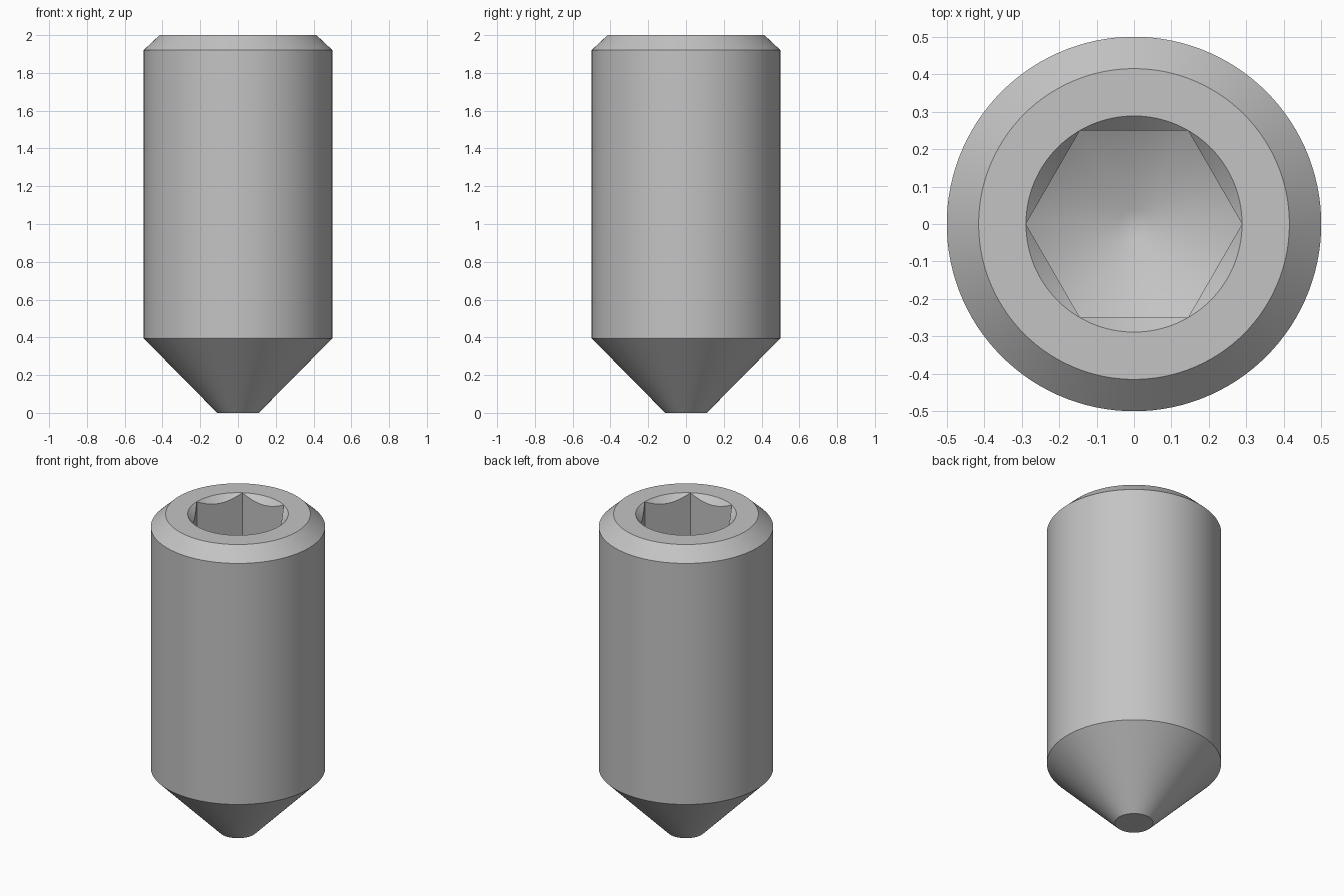
import bpy
import bmesh
from math import cos, sin, pi, radians, tan

cube = bpy.data.objects.get("Cube")
if cube:
    bpy.data.objects.remove(cube, do_unlink=True)

SEGMENTS = 120          # divisible by six, so the hexagon corners land on vertices
APOTHEM = 0.25
CORNER = APOTHEM / cos(pi / 6)
TOP = 2.0
FLOOR = 1.4             # socket depth at the middle of each flat
SLOPE = tan(radians(30))
PIT = 0.04


def hexagon(angle):
    """Radius of the socket hexagon, with corners on the x axis."""
    return APOTHEM / cos(angle % (pi / 3) - pi / 6)


def floor_height(r):
    return FLOOR - (APOTHEM - r) * SLOPE


def circle(r, z):
    return lambda a: (r, z)


# Rings from the point, up the outside, over the rim and down into the socket
rings = [
    circle(0.11, 0),
    circle(0.5, 0.395),
    circle(0.5, 1.92),
    circle(0.415, TOP),
    circle(CORNER, TOP),
    lambda a: (hexagon(a), TOP - CORNER + hexagon(a)),    # socket countersink
    lambda a: (hexagon(a), floor_height(hexagon(a))),     # socket walls
    circle(PIT, floor_height(PIT)),                       # drilled conical floor
]

bm = bmesh.new()
angles = [2 * pi * i / SEGMENTS for i in range(SEGMENTS)]
loops = []
for ring in rings:
    loop = []
    for a in angles:
        r, z = ring(a)
        loop.append(bm.verts.new((r * cos(a), r * sin(a), z)))
    loops.append(loop)

for low, high in zip(loops, loops[1:]):
    for i in range(SEGMENTS):
        j = (i + 1) % SEGMENTS
        bm.faces.new((low[i], low[j], high[j], high[i]))

# Flat point and socket bottom
bm.faces.new(loops[0][::-1])
bm.faces.new(loops[-1])

# The countersink vanishes at the hexagon corners
bmesh.ops.remove_doubles(bm, verts=bm.verts[:], dist=0.0001)
bmesh.ops.recalc_face_normals(bm, faces=bm.faces[:])

mesh = bpy.data.meshes.new("set_screw")
bm.to_mesh(mesh)
bm.free()
screw = bpy.data.objects.new("set_screw", mesh)
bpy.context.collection.objects.link(screw)

# Plain grey metal
grey = bpy.data.materials.new("grey_metal")
grey.use_nodes = True
color = (0.55, 0.55, 0.55, 1)
grey.diffuse_color = color
grey.node_tree.nodes["Principled BSDF"].inputs["Base Color"].default_value = color
mesh.materials.append(grey)

# Smooth round surfaces, crisp edges
bpy.context.view_layer.objects.active = screw
screw.select_set(True)
bpy.ops.object.shade_smooth_by_angle(angle=radians(35))
